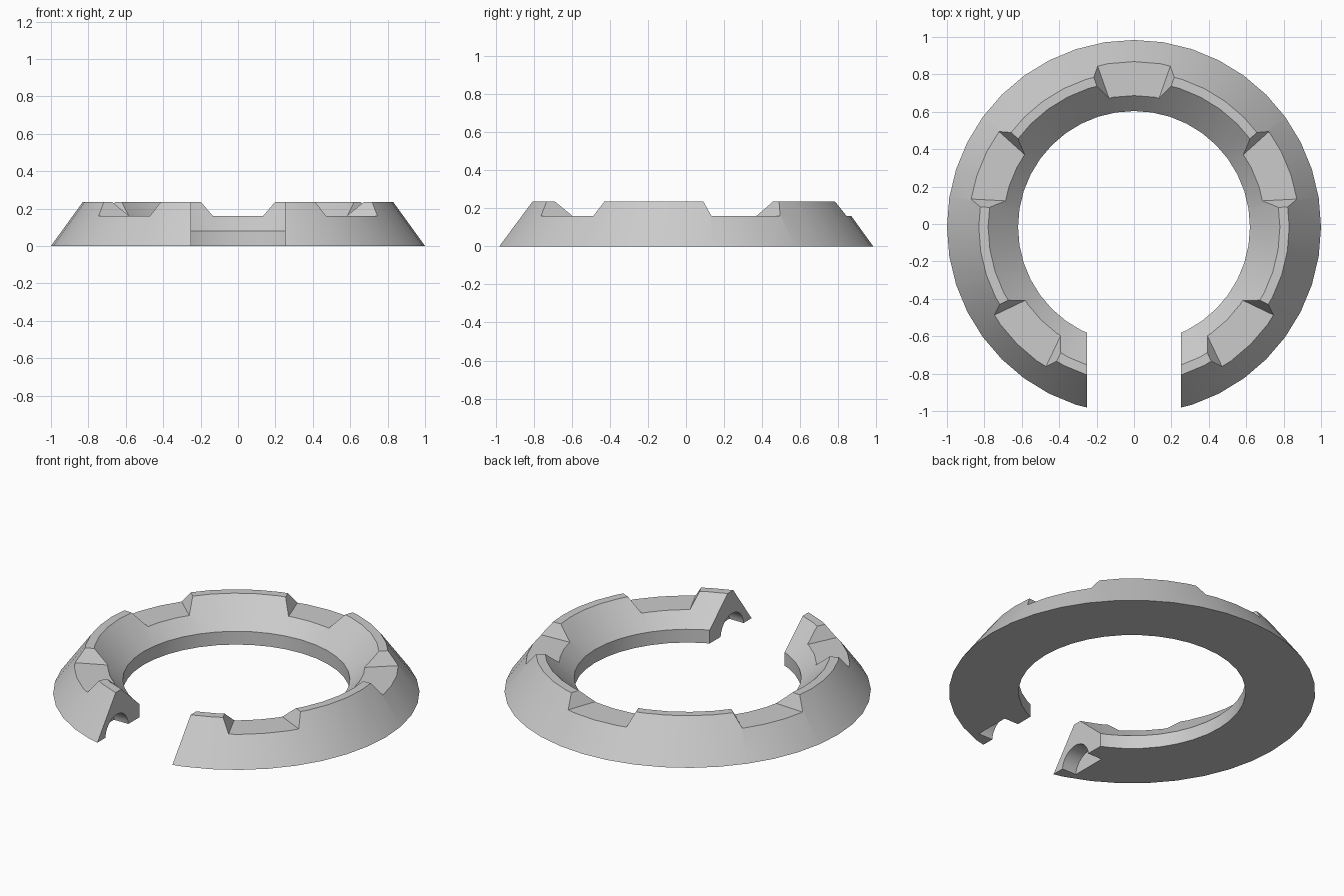
import bpy, bmesh
from math import sin, cos, pi, radians
from mathutils import Matrix, Vector

if "Cube" in bpy.data.objects:
    bpy.data.objects.remove(bpy.data.objects["Cube"])

CY = -0.016      # ring centre, so the open ring is centred in y
SEG = 40


def make_object(name, bm):
    bmesh.ops.recalc_face_normals(bm, faces=bm.faces)
    mesh = bpy.data.meshes.new(name)
    bm.to_mesh(mesh)
    bm.free()
    obj = bpy.data.objects.new(name, mesh)
    bpy.context.collection.objects.link(obj)
    return obj


def cut(target, cutter):
    cutter.hide_render = True
    mod = target.modifiers.new(cutter.name, 'BOOLEAN')
    mod.operation = 'DIFFERENCE'
    mod.solver = 'EXACT'
    mod.object = cutter
    bpy.context.view_layer.objects.active = target
    bpy.ops.object.modifier_apply(modifier=mod.name)
    bpy.data.objects.remove(cutter)


# Ring body: closed profile (radius, height) swept around z
profile = [(1.0, 0), (0.83, 0.235), (0.78, 0.235), (0.62, 0.08), (0.62, 0)]
bm = bmesh.new()
rings = []
for i in range(SEG):
    a = 2 * pi * i / SEG
    rings.append([bm.verts.new((r * cos(a), r * sin(a) + CY, z)) for r, z in profile])
for i in range(SEG):
    p, q = rings[i], rings[(i + 1) % SEG]
    for j in range(len(profile)):
        k = (j + 1) % len(profile)
        bm.faces.new((p[j], q[j], q[k], p[k]))
ring = make_object("slotted_ring", bm)


# Flared notches in the top rim
def notch_cutter(angle):
    bm = bmesh.new()
    rot = Matrix.Translation((0, CY, 0)) @ Matrix.Rotation(radians(angle), 4, 'Z')
    for z, extra in ((0.16, 0), (0.31, 0.084)):
        for r in (0.5, 1.1):
            half = 0.14 + 0.353 * (r - 0.706) + extra
            for s in (-1, 1):
                bm.verts.new(rot @ Vector((s * half, r, z)))
    bmesh.ops.convex_hull(bm, input=bm.verts[:])
    bmesh.ops.dissolve_limit(bm, angle_limit=0.01, verts=bm.verts[:], edges=bm.edges[:])
    return make_object("notch_cutter", bm)


for k in range(-2, 3):
    cut(ring, notch_cutter(67.5 * k))

# Half-round grooves under both open ends
bm = bmesh.new()
bmesh.ops.create_cone(bm, cap_ends=True, segments=32, radius1=0.11, radius2=0.11, depth=0.69,
                      matrix=Matrix.Translation((0, CY - 0.78, -0.01)) @ Matrix.Rotation(pi / 2, 4, 'Y'))
cut(ring, make_object("groove_cutter", bm))

# Front opening
bm = bmesh.new()
bmesh.ops.create_cube(bm, size=1, matrix=Matrix.Translation((0, -0.8, 0.1)) @ Matrix.Diagonal((0.5, 1.0, 1.0, 1)))
cut(ring, make_object("gap_cutter", bm))

# Smooth the curved walls, keep edges sharp
bpy.context.view_layer.objects.active = ring
ring.select_set(True)
bpy.ops.object.shade_smooth_by_angle(angle=radians(25))
